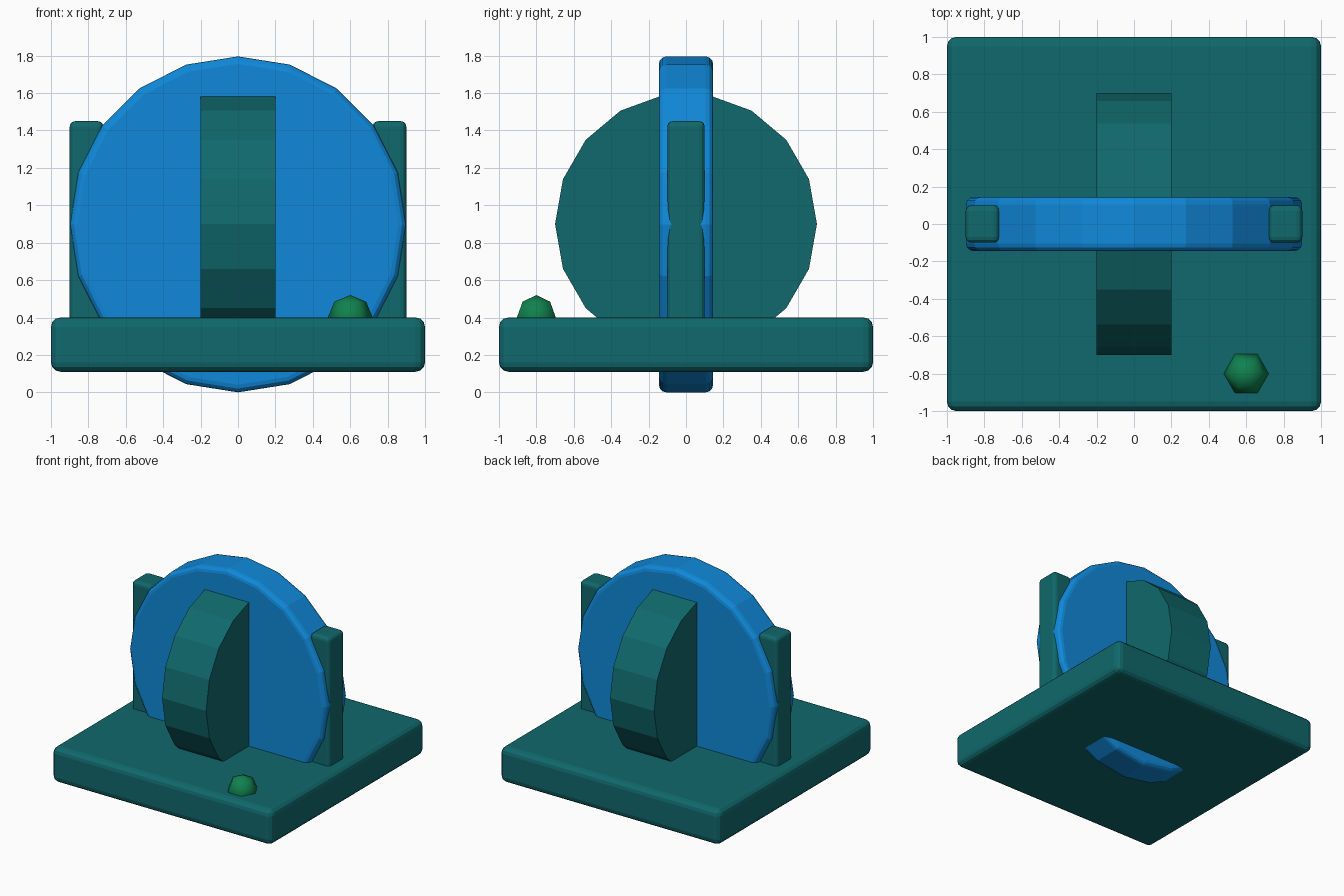
import bpy
from math import pi

default = bpy.data.objects.get("Cube")
if default:
    bpy.data.objects.remove(default, do_unlink=True)


def material(name, rgb):
    mat = bpy.data.materials.new(name)
    mat.use_nodes = True
    colour = (*rgb, 1.0)
    mat.diffuse_color = colour
    mat.node_tree.nodes["Principled BSDF"].inputs["Base Color"].default_value = colour
    return mat


teal = material("dark teal", (0.005, 0.14, 0.15))
blue = material("bright blue", (0.005, 0.25, 0.70))
green = material("leaf green", (0.005, 0.22, 0.075))


def finish(name, mat, bevel=0.0):
    """Name and colour the active object, and round its sharp edges."""
    obj = bpy.context.object
    obj.name = obj.data.name = name
    obj.data.materials.append(mat)
    bpy.ops.object.transform_apply(location=False, rotation=True, scale=True)
    if bevel:
        mod = obj.modifiers.new("Rounded edges", "BEVEL")
        mod.width = bevel
        mod.segments = 3
        mod.limit_method = "ANGLE"
        mod.angle_limit = pi / 6
    return obj


def box(name, low, high, mat, bevel):
    centre = [(a + b) / 2 for a, b in zip(low, high)]
    bpy.ops.mesh.primitive_cube_add(size=1, location=centre)
    bpy.context.object.scale = [b - a for a, b in zip(low, high)]
    return finish(name, mat, bevel)


# Square base slab
box("base", (-1, -1, 0.11), (1, 1, 0.40), teal, 0.05)

# Support posts on either side of the wheel
for side, name in ((1, "left_post"), (-1, "right_post")):
    x_low, x_high = sorted((0.72 * side, 0.90 * side))
    box(name, (x_low, -0.1, 0.2), (x_high, 0.1, 1.45), teal, 0.03)

# Large wheel facing the front, passing through the base
bpy.ops.mesh.primitive_cylinder_add(
    vertices=20, radius=0.898, depth=0.29,
    location=(0, 0, 0.898), rotation=(pi / 2, 0, 0))
finish("wheel", blue, 0.04)

# Drum crossing the wheel, with corners at its front and back
bpy.ops.mesh.primitive_cylinder_add(
    vertices=18, radius=0.7, depth=0.4,
    location=(0, 0, 0.9), rotation=(0, pi / 2, 0))
finish("cross_drum", teal)

# Small domed button on the front left corner
bpy.ops.mesh.primitive_uv_sphere_add(
    segments=6, ring_count=4, radius=0.12,
    location=(0.6, -0.8, 0.4), rotation=(0, 0, pi / 2))
finish("button", green)
bpy.ops.object.shade_smooth()
